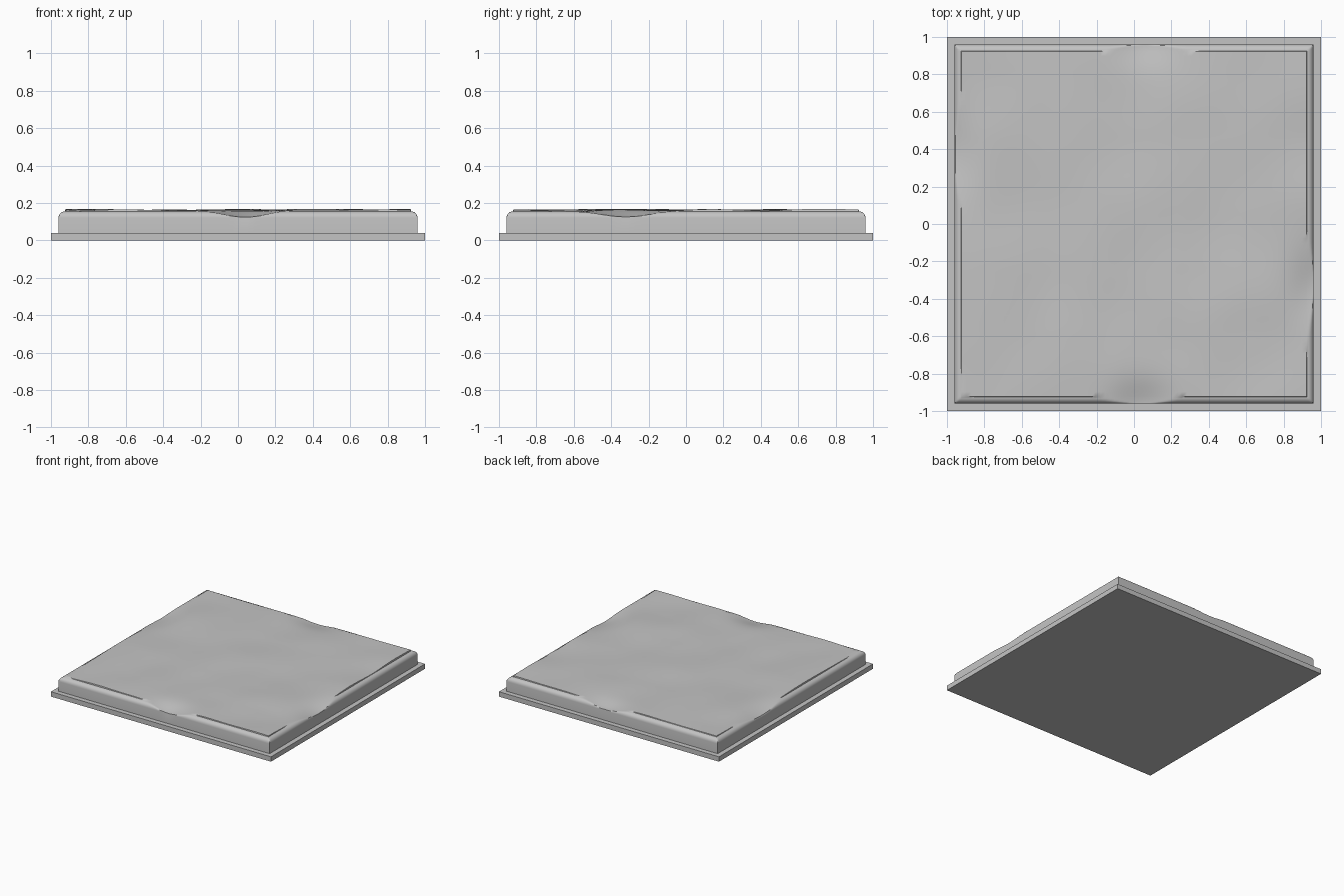
import bpy, bmesh, math
from mathutils import Vector, noise

cube = bpy.data.objects.get("Cube")
if cube:
    bpy.data.objects.remove(cube, do_unlink=True)

HALF = 0.96      # body half width
PANEL = 0.925    # worn panel half width
RADIUS = 0.035   # rounded rim
RIM_TOP = 0.155
PLINTH_TOP = 0.04

stone = bpy.data.materials.new("grey stone")
stone.use_nodes = True
stone.diffuse_color = (0.55, 0.55, 0.55, 1)
stone.node_tree.nodes["Principled BSDF"].inputs["Base Color"].default_value = (0.55, 0.55, 0.55, 1)


def make_object(name, bm):
    bmesh.ops.recalc_face_normals(bm, faces=bm.faces)
    mesh = bpy.data.meshes.new(name)
    bm.to_mesh(mesh)
    bm.free()
    obj = bpy.data.objects.new(name, mesh)
    bpy.context.collection.objects.link(obj)
    mesh.materials.append(stone)
    return obj


# Worn hollows at the four edges: centre x, centre y, spread x, spread y, depth
HOLLOWS = [
    (0.04, -0.98, 0.17, 0.13, 0.037),
    (0.98, -0.33, 0.13, 0.19, 0.035),
    (-0.98, 0.37, 0.12, 0.24, 0.032),
    (0.05, 0.98, 0.17, 0.12, 0.034),
]


def worn_height(x, y):
    z = 0.162 + 0.010 * noise.noise(Vector((x * 2.8 + 4.3, y * 2.8 + 1.7, 0.4)))
    for cx, cy, sx, sy, depth in HOLLOWS:
        z -= depth * math.exp(-((x - cx) / sx) ** 2 - ((y - cy) / sy) ** 2)
    return min(z, 0.174)


def rim_height(x, y):
    inset = min(RADIUS, HALF - max(abs(x), abs(y)))
    return RIM_TOP - RADIUS + math.sqrt(max(0, RADIUS ** 2 - (RADIUS - inset) ** 2))


def top_height(x, y):
    if max(abs(x), abs(y)) <= PANEL - 0.001:
        return worn_height(x, y)
    return min(worn_height(x, y), rim_height(x, y))


# Plinth: thin square flange
bm = bmesh.new()
bmesh.ops.create_cube(bm, size=1)
bmesh.ops.scale(bm, vec=(2, 2, PLINTH_TOP), verts=bm.verts)
bmesh.ops.translate(bm, vec=(0, 0, PLINTH_TOP / 2), verts=bm.verts)
make_object("plinth", bm)

# Slab: grid denser on the rounded rim, with a small step around the panel
STEPS = 72
inner = PANEL - 0.002
coords = [inner * (2 * i / STEPS - 1) for i in range(STEPS + 1)]
rim = [PANEL] + [HALF - RADIUS * (1 - math.sin(math.pi / 2 * k / 6)) for k in range(1, 7)]
coords = [-c for c in reversed(rim)] + coords + rim

bm = bmesh.new()
grid = [[bm.verts.new((x, y, top_height(x, y))) for x in coords] for y in coords]
for low, high in zip(grid, grid[1:]):
    for i in range(len(coords) - 1):
        bm.faces.new((low[i], low[i + 1], high[i + 1], high[i]))

# Slab walls down to the plinth
edges = [e for e in bm.edges if e.is_boundary]
walls = bmesh.ops.extrude_edge_only(bm, edges=edges)["geom"]
for v in walls:
    if isinstance(v, bmesh.types.BMVert):
        v.co.z = PLINTH_TOP - 0.01
slab = make_object("worn_slab", bm)

bpy.ops.object.select_all(action="DESELECT")
slab.select_set(True)
bpy.context.view_layer.objects.active = slab
bpy.ops.object.shade_smooth_by_angle(angle=math.radians(40))
